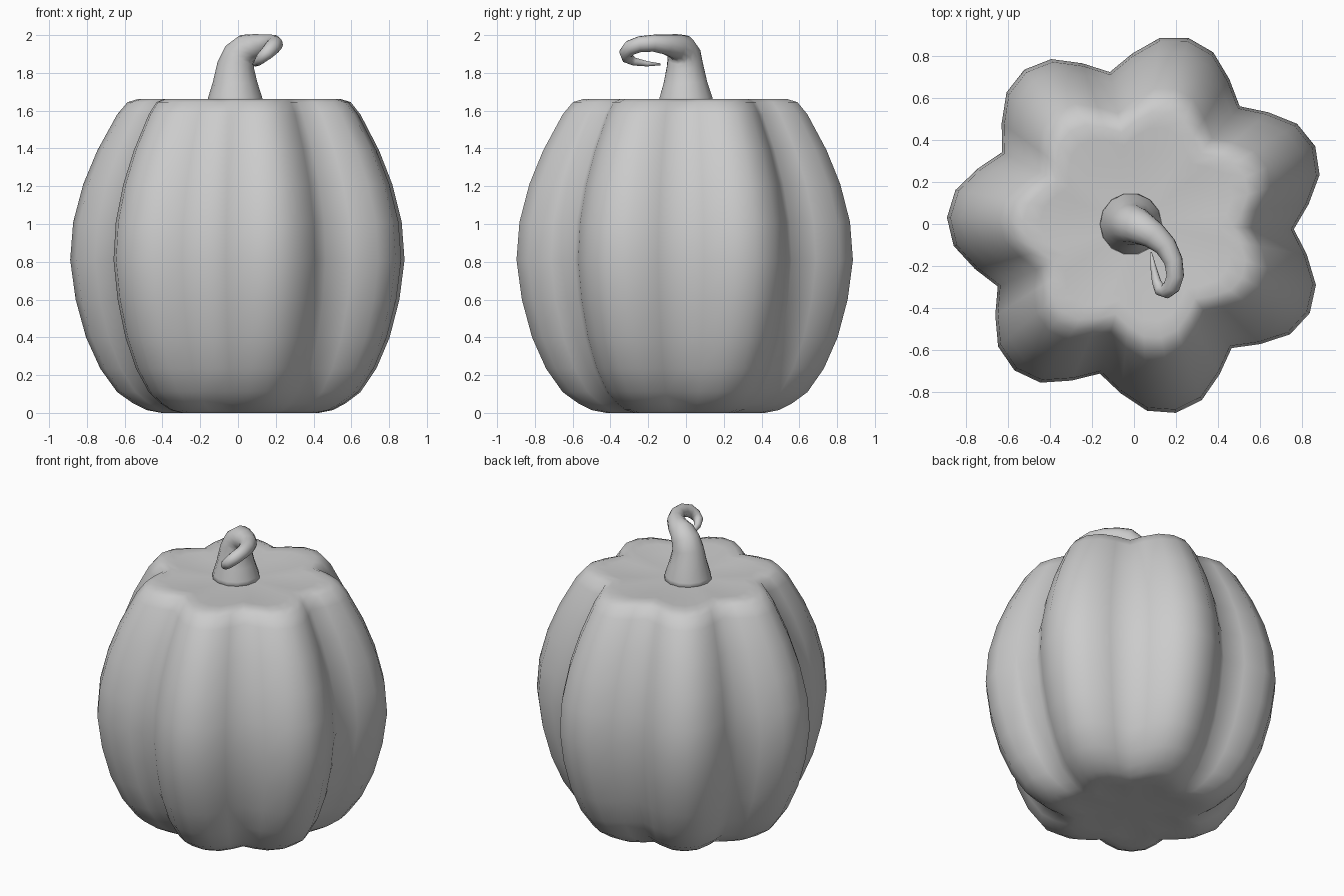
import bpy, bmesh, math
from mathutils import Vector, Matrix

if "Cube" in bpy.data.objects:
    bpy.data.objects.remove(bpy.data.objects["Cube"])


def loft(name, rings):
    """Skin a list of equal-length vertex loops, capping both ends with a fan."""
    bm = bmesh.new()
    loops = [[bm.verts.new(p) for p in ring] for ring in rings]
    n = len(loops[0])
    for a, b in zip(loops, loops[1:]):
        for i in range(n):
            j = (i + 1) % n
            bm.faces.new((a[i], a[j], b[j], b[i]))
    for loop in (loops[0], loops[-1]):
        mid = bm.verts.new(sum((v.co for v in loop), Vector()) / n)
        for i in range(n):
            bm.faces.new((loop[i], loop[(i + 1) % n], mid))
    bmesh.ops.recalc_face_normals(bm, faces=bm.faces)
    for f in bm.faces:
        f.smooth = True
    mesh = bpy.data.meshes.new(name)
    bm.to_mesh(mesh)
    bm.free()
    obj = bpy.data.objects.new(name, mesh)
    bpy.context.collection.objects.link(obj)
    return obj


# Pumpkin body: seven lobes, six segments each, scaled along a side profile
LOBES = 7
lobe = [0.735, 0.81, 0.888, 0.914, 0.888, 0.81]
count = LOBES * len(lobe)
profile = [  # (outermost radius, height)
    (0.15, 0.012), (0.34, 0.008), (0.43, 0.0), (0.51, 0.015), (0.58, 0.05),
    (0.665, 0.11), (0.755, 0.235), (0.83, 0.40), (0.885, 0.60),
    (0.914, 0.81), (0.898, 1.01), (0.845, 1.21), (0.77, 1.39),
    (0.665, 1.58), (0.61, 1.645), (0.55, 1.663), (0.47, 1.66),
    (0.35, 1.65), (0.15, 1.645)]
start = math.radians(-1.9)
rings = []
for radius, z in profile:
    ring = []
    for i in range(count):
        a = start + math.tau * i / count
        r = lobe[i % len(lobe)] * radius / 0.914
        ring.append((0.025 + r * math.cos(a), r * math.sin(a), z))
    rings.append(ring)
loft("pumpkin_body", rings)

# Stem: tapering tube that bends over and curls back under itself
path = [  # (x, y, z, radius)
    (-0.015, 0, 1.63, 0.15), (-0.015, 0, 1.67, 0.143),
    (-0.015, -0.003, 1.75, 0.118), (-0.012, -0.005, 1.84, 0.098),
    (0.01, -0.01, 1.895, 0.09), (0.045, -0.025, 1.93, 0.078),
    (0.095, -0.055, 1.94, 0.066), (0.15, -0.105, 1.95, 0.054),
    (0.187, -0.175, 1.957, 0.045), (0.196, -0.245, 1.952, 0.042),
    (0.18, -0.295, 1.933, 0.041), (0.153, -0.318, 1.905, 0.036),
    (0.125, -0.312, 1.88, 0.03), (0.107, -0.275, 1.86, 0.022),
    (0.092, -0.205, 1.848, 0.014), (0.08, -0.135, 1.845, 0.005)]
pts = [Vector(p[:3]) for p in path]
sides = 14
rings = []
frame = Matrix.Identity(3)
old = Vector((0, 0, 1))
for k, p in enumerate(pts):
    t = (pts[min(k + 1, len(pts) - 1)] - pts[max(k - 1, 0)]).normalized()
    if k < 2:
        t = Vector((0, 0, 1))
    frame = old.rotation_difference(t).to_matrix() @ frame
    old = t
    r = path[k][3]
    rings.append([p + frame @ Vector((r * math.cos(math.tau * i / sides),
                                      r * math.sin(math.tau * i / sides), 0))
                  for i in range(sides)])
loft("stem", rings)
